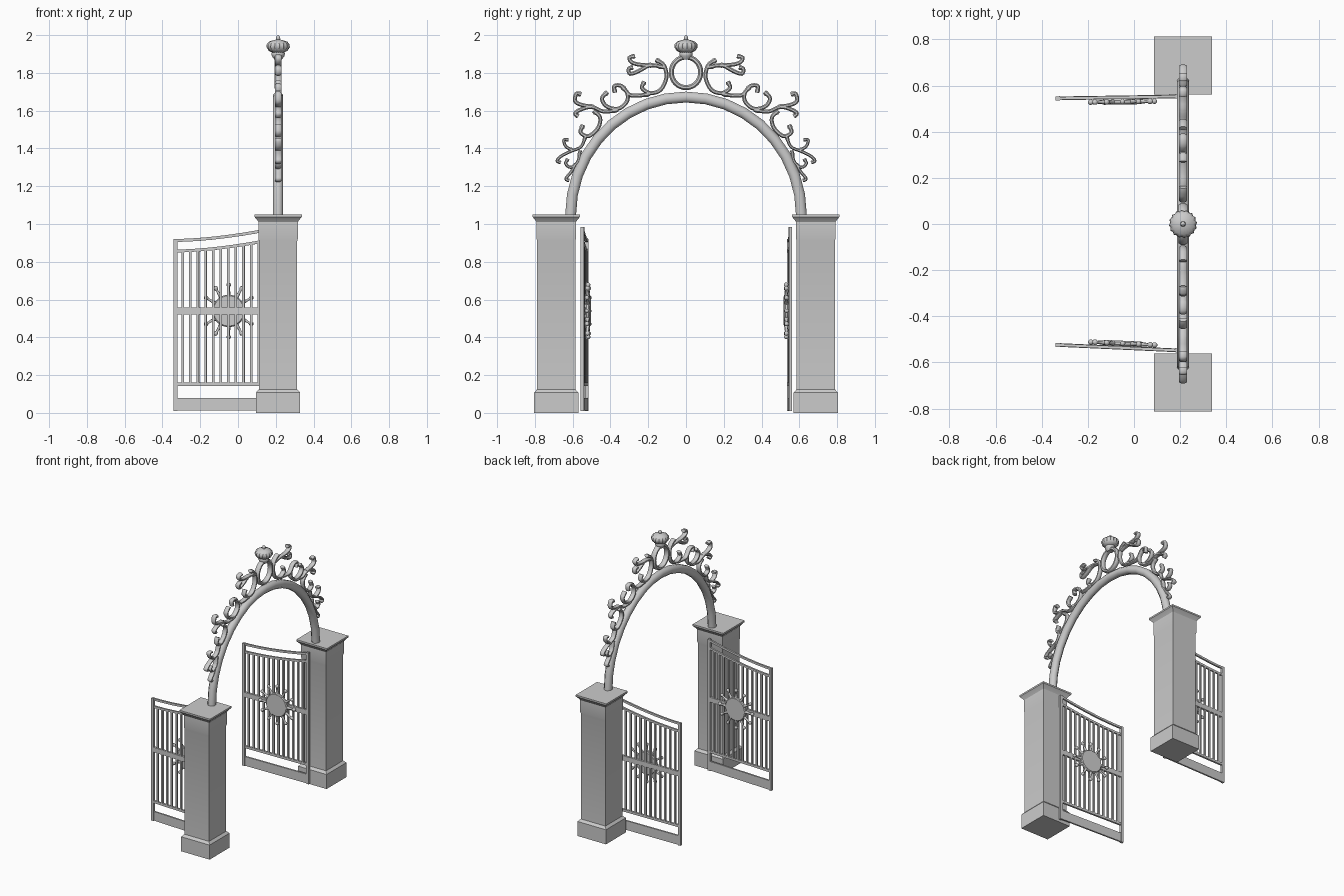
import bpy, math
from mathutils import Vector, Matrix

if "Cube" in bpy.data.objects:
    bpy.data.objects.remove(bpy.data.objects["Cube"])

CX = 0.2125  # x of pillars and arch


def make(name, verts, faces, mat=Matrix(), angle=50):
    me = bpy.data.meshes.new(name)
    me.from_pydata([mat @ Vector(v) for v in verts], [], faces)
    import bmesh
    bm = bmesh.new()
    bm.from_mesh(me)
    bmesh.ops.remove_doubles(bm, verts=bm.verts, dist=1e-5)
    bmesh.ops.recalc_face_normals(bm, faces=bm.faces)
    bm.to_mesh(me)
    bm.free()
    ob = bpy.data.objects.new(name, me)
    bpy.context.collection.objects.link(ob)
    bpy.ops.object.select_all(action='DESELECT')
    ob.select_set(True)
    bpy.context.view_layer.objects.active = ob
    bpy.ops.object.shade_smooth_by_angle(angle=math.radians(angle))
    return ob


def grid_faces(rows, n, closed):
    f = [(i * n + j, i * n + (j + 1) % n, ((i + 1) % rows) * n + (j + 1) % n, ((i + 1) % rows) * n + j)
         for i in range(rows if closed else rows - 1) for j in range(n)]
    if not closed:
        f += [tuple(range(n)), tuple(range((rows - 1) * n, rows * n))]
    return f


def lathe(name, prof, n, mat=Matrix(), rib=1.0, angle=50):
    verts = []
    for r, z in prof:
        for j in range(n):
            a = 2 * math.pi * (j + 0.5) / n
            k = r * (rib if j % 2 else 1)
            verts.append((k * math.cos(a), k * math.sin(a), z))
    return make(name, verts, grid_faces(len(prof), n, False), mat, angle)


def sweep(name, pts, width, depth, n=8, closed=False, mat=Matrix(), bulb=False):
    """Sweep an oval section along a path in the local XZ plane; depth is along Y."""
    pts = [Vector(p) for p in pts]
    m, verts = len(pts), []
    for i, p in enumerate(pts):
        a, b = (pts[i - 1], pts[(i + 1) % m]) if closed else (pts[max(i - 1, 0)], pts[min(i + 1, m - 1)])
        t = (b - a).normalized()
        w = width * (1.3 if bulb and i in (1, m - 2) else 1)
        for j in range(n):
            c = 2 * math.pi * (j + 0.5) / n
            o = w * math.cos(c)
            verts.append((p.x - t.y * o, depth * math.sin(c), p.y + t.x * o))
    return make(name, verts, grid_faces(m, n, closed), mat)


def spline(p, steps=4):
    p = [Vector(q) for q in p]
    p = [2 * p[0] - p[1]] + p + [2 * p[-1] - p[-2]]
    out = []
    for i in range(1, len(p) - 2):
        a, b, c, d = p[i - 1:i + 3]
        for k in range(steps):
            t = k / steps
            out.append(0.5 * (2 * b + (c - a) * t + (2 * a - 5 * b + 4 * c - d) * t * t
                              + (3 * b - a - 3 * c + d) * t ** 3))
    return out + [p[-2]]


def box(name, lo, hi, mat):
    v = [(x, y, z) for x in (lo[0], hi[0]) for y in (lo[1], hi[1]) for z in (lo[2], hi[2])]
    f = [(0, 1, 3, 2), (4, 5, 7, 6), (0, 1, 5, 4), (2, 3, 7, 6), (0, 2, 6, 4), (1, 3, 7, 5)]
    return make(name, v, f, mat, 30)


# Pillars: square stacked profile (half width, height)
pillar = [(.117, 0), (.117, .108), (.101, .125), (.101, .91), (.104, .92), (.104, 1.01),
          (.112, 1.022), (.124, 1.036), (.126, 1.038), (.126, 1.05)]
for s in (-1, 1):
    lathe("pillar", [(r * math.sqrt(2), z) for r, z in pillar], 4,
          Matrix.Translation((CX, s * .687, 0)), angle=20)

# Arch, ring and crown finial; local x of sweeps becomes world y
YZ = Matrix.Translation((CX, 0, 0)) @ Matrix.Rotation(math.pi / 2, 4, 'Z')
arch = [(.611 * math.cos(math.pi * i / 18), 1.045 + .627 * math.sin(math.pi * i / 18)) for i in range(19)]
sweep("arch", arch, .031, .029, 8, mat=YZ)
ring = [(.078 * math.cos(math.pi * i / 16), 1.803 + .081 * math.sin(math.pi * i / 16)) for i in range(32)]
sweep("crest_ring", ring, .0145, .02, 8, closed=True, mat=YZ)
lathe("finial_neck", [(.02, 1.87), (.034, 1.89), (.036, 1.903), (.028, 1.915)], 24,
      Matrix.Translation((CX, 0, 0)))
lathe("finial_crown", [(.026, 1.905), (.05, 1.917), (.062, 1.936), (.061, 1.951), (.048, 1.966),
                       (.022, 1.974), (.008, 1.977)], 32, Matrix.Translation((CX, 0, 0)), rib=.9)
lathe("finial_tip", [(.007, 1.97), (.012, 1.982), (.010, 1.993), (.001, 2.0)], 12,
      Matrix.Translation((CX, 0, 0)))

# Scrollwork of one half: (y, z) in hundredths, mirrored to the other half
scrolls = [
    [(16, 187), (11.7, 184), (10.4, 177.5), (13.5, 171), (19, 169.3), (23.3, 172), (22, 175.5)],
    [(11.5, 183), (19, 184), (25, 181), (29.5, 179.5), (30.3, 182.2), (28, 183)],
    [(17, 184), (24, 184.3), (28.5, 185.5), (30, 188), (27, 189)],
    [(19, 169), (25, 168), (30, 168.5), (34, 173), (38, 173), (37.5, 169.5)],
    [(34, 173), (31, 169), (31.5, 164.5), (36, 161), (42, 162.3), (44.5, 166.5), (41.5, 170)],
    [(36, 160.5), (43.5, 159.5), (50, 162), (56, 160.5), (58.7, 158.5), (57, 157)],
    [(49, 162), (55, 163), (58.7, 165), (58, 169), (55.5, 168.5)],
    [(49, 160), (45.5, 156.5), (46.5, 151), (51.5, 146.5), (55.8, 148.5), (54.5, 152.5)],
    [(53, 147), (55.5, 141), (61, 138.5), (66, 136), (68.3, 133.5), (66.3, 132.5)],
    [(60, 139), (63.5, 141), (64.7, 144.5), (62.2, 144.5)],
    [(56, 139), (57.3, 133), (61, 130), (63.7, 132), (62.5, 134.5)],
    [(58.5, 132), (60.5, 128), (63.6, 124), (61.8, 123)]]
for s in (-1, 1):
    for i, c in enumerate(scrolls):
        w = .0115 if i < 8 else .009
        sweep("scroll", spline([(s * a / 100, b / 100) for a, b in c]), w, .018, 8, mat=YZ, bulb=True)

# Gate leaves: local origin at the hinge, leaf runs along -x
L = .523


def rail_z(x):
    return .913 + .063 * (1 + x / L) ** 1.7


for s, hy, rot in ((1, .553, .9), (-1, -.548, -2.6)):
    M = Matrix.Translation((.19, hy, 0)) @ Matrix.Rotation(math.radians(rot), 4, 'Z')
    box("free_post", (-L - .008, -.009, .01), (-L + .012, .009, .92), M)
    box("hinge_post", (-.01, -.009, .01), (.01, .009, .985), M)
    xs = [-L + L * i / 12 for i in range(13)]
    for drop in (0, .056):
        sweep("top_rail", [(x, rail_z(x) - drop) for x in xs], .011, .009, 4, mat=M)
    box("bottom_rail", (-L, -.007, .143), (0, .007, .16), M)
    box("bottom_panel", (-L, -.006, .012), (0, .006, .08), M)
    box("middle_rail", (-L, -.008, .522), (0, .008, .558), M)
    for i in range(1, 13):
        x = -L + L * i / 13
        box("bar", (x - .0065, -.0065, .15), (x + .0065, .0065, rail_z(x) - .056), M)
    # Sun emblem on the inner side of the leaf
    C = M @ Matrix.Translation((-.24, -s * .019, .54))
    lathe("sun_disc", [(.08, -.012), (.086, -.006), (.086, .006), (.08, .012)], 32,
          C @ Matrix.Rotation(math.pi / 2, 4, 'X'), angle=30)
    for k in range(12):
        lathe("sun_ray", [(.012, .075), (.007, .112), (.006, .126), (.012, .134), (.012, .143), (.004, .15)],
              8, C @ Matrix.Rotation(k * math.pi / 6, 4, 'Y'))
